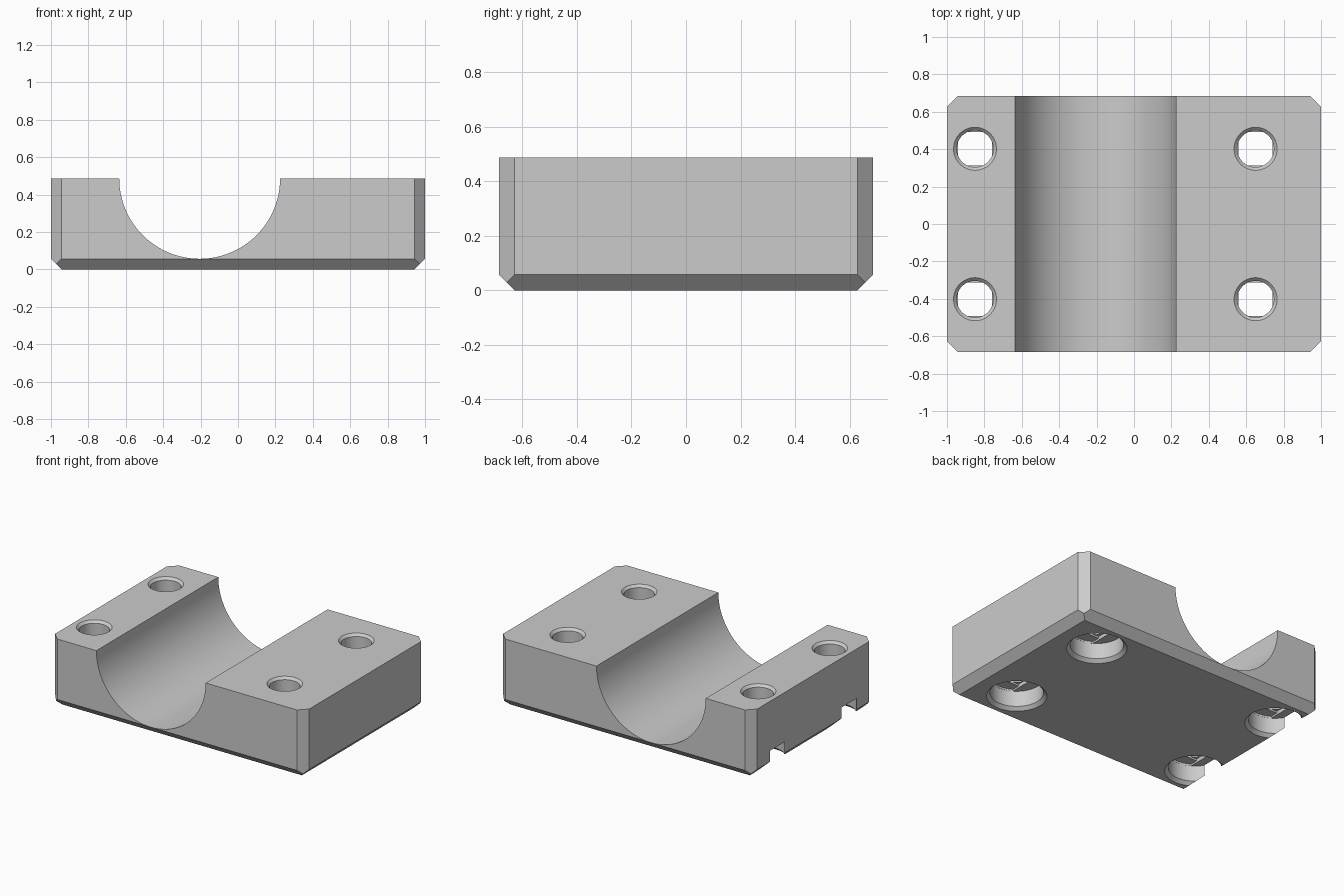
import bpy, bmesh
from math import pi
from mathutils import Matrix, Vector

cube = bpy.data.objects.get("Cube")
if cube:
    bpy.data.objects.remove(cube, do_unlink=True)

HX, HY, H = 1.0, 0.685, 0.487      # half length, half width, height
CH = 0.057                         # edge chamfer
BORE_X, BORE_R = -0.205, H - CH    # clamp channel
HOLES = [(x, y) for x in (-0.85, 0.65) for y in (-0.402, 0.402)]
SEAT_Z, LAYER, SLOT = 0.135, 0.013, 0.09

grey = bpy.data.materials.new("light grey")
grey.use_nodes = True
grey.diffuse_color = (0.6, 0.6, 0.6, 1)
grey.node_tree.nodes["Principled BSDF"].inputs["Base Color"].default_value = (0.6, 0.6, 0.6, 1)


def make_object(name, bm):
    bmesh.ops.recalc_face_normals(bm, faces=bm.faces)
    mesh = bpy.data.meshes.new(name)
    bm.to_mesh(mesh)
    bm.free()
    mesh.materials.append(grey)
    obj = bpy.data.objects.new(name, mesh)
    bpy.context.collection.objects.link(obj)
    return obj


def slice_off(bm, point, normal):
    """Cut away everything beyond a plane and cap the opening."""
    geom = bm.verts[:] + bm.edges[:] + bm.faces[:]
    bmesh.ops.bisect_plane(bm, geom=geom, plane_co=point, plane_no=normal,
                           clear_outer=True, dist=1e-6)
    rim = [e for e in bm.edges if e.is_boundary]
    if rim:
        bmesh.ops.edgeloop_fill(bm, edges=rim)


def box(size, centre):
    bm = bmesh.new()
    m = Matrix.Translation(centre) @ Matrix.Diagonal((*size, 1))
    bmesh.ops.create_cube(bm, size=1, matrix=m)
    return bm


def cone(r_low, r_high, z0, z1, x=0, y=0, segments=64):
    bm = bmesh.new()
    bmesh.ops.create_cone(bm, cap_ends=True, segments=segments, radius1=r_low,
                          radius2=r_high, depth=z1 - z0,
                          matrix=Matrix.Translation((x, y, (z0 + z1) / 2)))
    return bm


# Block with chamfered upright corners and bottom edges
bm = box((2 * HX, 2 * HY, H), (0, 0, H / 2))
for s in (-1, 1):
    for t in (-1, 1):
        slice_off(bm, Vector((s * HX, t * (HY - CH), 0)), Vector((s, t, 0)))
for s in (-1, 1):
    slice_off(bm, Vector((s * HX, 0, CH)), Vector((s, 0, -1)))
    slice_off(bm, Vector((0, s * HY, CH)), Vector((0, s, -1)))
block = make_object("clamp_block", bm)

# Channel cutter
bm = cone(BORE_R, BORE_R, -1, 1, segments=128)
bm.transform(Matrix.Translation((BORE_X, 0, H)) @ Matrix.Rotation(pi / 2, 4, "X"))
cutters = [make_object("channel_cutter", bm)]

# Screw hole cutters
for x, y in HOLES:
    top = SEAT_Z + 2 * LAYER
    # slotted and square steps above the screw head seat
    slot = cone(0.171, 0.171, SEAT_Z - 0.02, SEAT_Z + LAYER, x, y)
    for s in (-1, 1):
        slice_off(slot, Vector((x + s * SLOT, 0, 0)), Vector((s, 0, 0)))
    parts = {
        "head_recess": cone(0.172, 0.172, -0.1, SEAT_Z, x, y),
        "recess_chamfer": cone(0.295, 0.172, -0.1, 0.023, x, y),
        "seat_slot": slot,
        "seat_square": box((2 * SLOT, 2 * SLOT, 0.05), (x, y, top - 0.025)),
        "shank_hole": cone(0.098, 0.098, top - 0.004, H + 0.1, x, y),
        "top_countersink": cone(0.097, 0.215, H - 0.018, H + 0.1, x, y),
    }
    cutters += [make_object(name + "_cutter", part) for name, part in parts.items()]

# Cut everything and keep the finished mesh
for cutter in cutters:
    cutter.hide_render = True
    mod = block.modifiers.new(cutter.name, "BOOLEAN")
    mod.operation = "DIFFERENCE"
    mod.solver = "EXACT"
    mod.object = cutter
depsgraph = bpy.context.evaluated_depsgraph_get()
result = bpy.data.meshes.new_from_object(block.evaluated_get(depsgraph))
block.modifiers.clear()
block.data = result
for cutter in cutters:
    bpy.data.objects.remove(cutter, do_unlink=True)

# Smooth the round walls only
bpy.ops.object.select_all(action="DESELECT")
block.select_set(True)
bpy.context.view_layer.objects.active = block
bpy.ops.object.shade_smooth_by_angle(angle=pi / 6)
